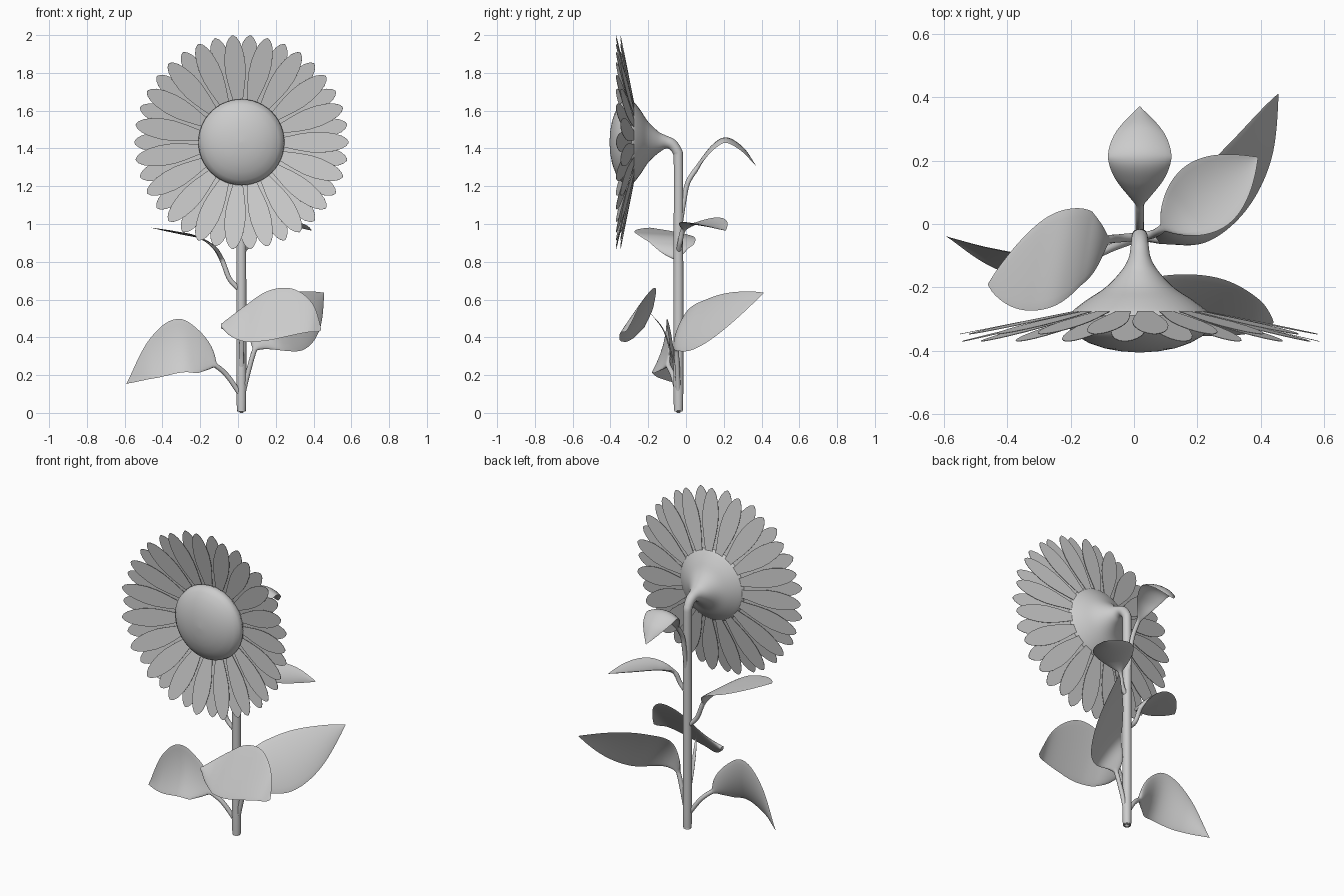
import bpy, math
from mathutils import Vector

cube = bpy.data.objects.get("Cube")
if cube:
    bpy.data.objects.remove(cube, do_unlink=True)

grey = bpy.data.materials.new("plain grey")
grey.use_nodes = True
colour = (0.6, 0.6, 0.6, 1)
grey.diffuse_color = colour
grey.node_tree.nodes["Principled BSDF"].inputs["Base Color"].default_value = colour

HEAD_X, HEAD_Z = 0.018, 1.433


def make_object(name, verts, faces):
    mesh = bpy.data.meshes.new(name)
    mesh.from_pydata(verts, [], faces)
    mesh.materials.append(grey)
    obj = bpy.data.objects.new(name, mesh)
    bpy.context.collection.objects.link(obj)
    return obj


def loft(name, rings):
    """Skin a list of equal-length rings, cap both ends and shade smooth."""
    n = len(rings[0])
    verts = [v for ring in rings for v in ring]
    faces = []
    for i in range(len(rings) - 1):
        for j in range(n):
            k = (j + 1) % n
            faces.append((i * n + j, i * n + k, (i + 1) * n + k, (i + 1) * n + j))
    faces.append(tuple(range(n))[::-1])
    faces.append(tuple(range(len(verts) - n, len(verts))))
    obj = make_object(name, verts, faces)
    bpy.ops.object.select_all(action='DESELECT')
    obj.select_set(True)
    bpy.context.view_layer.objects.active = obj
    bpy.ops.object.mode_set(mode='EDIT')
    bpy.ops.mesh.select_all(action='SELECT')
    bpy.ops.mesh.normals_make_consistent(inside=False)
    bpy.ops.object.mode_set(mode='OBJECT')
    bpy.ops.object.shade_smooth_by_angle(angle=math.radians(60))


def smooth_path(points, steps):
    """Catmull-Rom samples through the points."""
    p = [Vector(q) for q in points]
    p = [2 * p[0] - p[1]] + p + [2 * p[-1] - p[-2]]
    out = []
    for i in range(1, len(p) - 2):
        a, b, c, d = p[i - 1:i + 3]
        for s in range(steps):
            t = s / steps
            out.append(0.5 * (2 * b + (c - a) * t + (2 * a - 5 * b + 4 * c - d) * t ** 2
                              + (3 * b - a - 3 * c + d) * t ** 3))
    return out + [p[-2]]


def tangents(pts):
    last = len(pts) - 1
    return [(pts[min(i + 1, last)] - pts[max(i - 1, 0)]).normalized() for i in range(last + 1)]


# Stem, bending forward and flaring into the back of the head: (y, z, radius)
stem_line = [(-.04, 0, .008), (-.04, .018, .018), (-.04, .05, .025), (-.04, .5, .026),
             (-.04, 1, .025), (-.04, 1.33, .025), (-.047, 1.385, .026), (-.075, 1.422, .029),
             (-.11, HEAD_Z, .036), (-.15, HEAD_Z, .06), (-.2, HEAD_Z, .108),
             (-.24, HEAD_Z, .168), (-.275, HEAD_Z, .212), (-.3, HEAD_Z, .226)]
samples = smooth_path(stem_line, 4)
centres = [Vector((HEAD_X, v.x, v.y)) for v in samples]
side = Vector((1, 0, 0))
rings = []
for c, t, v in zip(centres, tangents(centres), samples):
    up = t.cross(side)
    rings.append([c + v.z * (side * math.cos(a) + up * math.sin(a))
                  for a in (2 * math.pi * j / 32 for j in range(32))])
loft("stem_and_flower_base", rings)

# Domed seed disc: (y, radius)
dome = [(-.285, .218), (-.305, .228), (-.33, .222), (-.352, .2), (-.375, .16),
        (-.392, .11), (-.401, .06), (-.405, .004)]
loft("seed_disc", [[Vector((HEAD_X + r * math.cos(a), y, HEAD_Z + r * math.sin(a)))
                    for a in (2 * math.pi * j / 48 for j in range(48))] for y, r in dome])


# Petals: two alternating layers of flat blades, outline as (radius, half width)
petal_outline = [(.19, .02), (.25, .032), (.31, .045), (.37, .054), (.43, .055),
                 (.49, .047), (.53, .035), (.555, .02), (.567, .004)]


def petal_layer(name, count, phase, base_y, tip_y):
    verts, faces = [], []
    for p in range(count):
        a = 2 * math.pi * (p + phase) / count
        out = Vector((math.cos(a), 0, math.sin(a)))
        across = Vector((-math.sin(a), 0, math.cos(a)))
        start = len(verts)
        for r, w in petal_outline:
            y = base_y + (tip_y - base_y) * (r - .19) / .377
            middle = Vector((HEAD_X, y, HEAD_Z)) + out * r
            verts += [middle - across * w, middle + across * w]
        for i in range(len(petal_outline) - 1):
            k = start + 2 * i
            faces.append((k, k + 1, k + 3, k + 2))
    solid = make_object(name, verts, faces).modifiers.new("thickness", 'SOLIDIFY')
    solid.thickness = .002
    solid.offset = 0


petal_layer("front_petals", 19, 0, -.282, -.37)
petal_layer("back_petals", 19, .5, -.272, -.347)


def leaf(name, path, blade_start, half_width, cup, peak=.75, fullness=1):
    """Thin stalk, then a pointed blade from path point blade_start to the tip."""
    steps = 10
    pts = smooth_path(path, steps)
    run = [0]
    for a, b in zip(pts, pts[1:]):
        run.append(run[-1] + (b - a).length)
    begin = run[round(blade_start * steps)]
    wide = Vector(half_width)
    unit = wide.normalized()
    size = wide.length
    rings = []
    for d, c, t in zip(run, pts, tangents(pts)):
        u = min(1, max(0, (d - begin) / (run[-1] - begin)))
        blade = max(0, math.sin(math.pi * u ** peak)) ** fullness
        end = max(.15, 1 - u ** 4)
        w = max(.013 * end, size * blade)
        thick = (.013 - .009 * min(1, u * 4)) * end
        normal = t.cross(unit).normalized()
        if normal.z < 0:
            normal = -normal
        # Stalk sections stay round, blade sections follow the width direction
        cross = (unit - t * unit.dot(t)).normalized().lerp(unit, min(1, u * 4))
        ring = []
        for j in range(20):
            a = 2 * math.pi * j / 20
            droop = cup * size * blade * math.cos(a) ** 2
            ring.append(c + cross * w * math.cos(a) + normal * (thick * math.sin(a) - droop))
        rings.append(ring)
    loft(name, rings)


leaf("low_right_leaf",
     [(.01, -.045, .1), (-.06, -.07, .2), (-.14, -.1, .265), (-.29, -.12, .35),
      (-.45, -.09, .285), (-.59, -.04, .155)], 1.8, (.01, -.04, -.142), -.15, .75)
leaf("low_left_leaf",
     [(.02, -.04, .07), (.055, -.045, .22), (.1, -.05, .36), (.17, -.035, .44),
      (.275, .07, .48), (.38, .23, .55), (.455, .41, .635)], 1.8, (.085, -.04, -.135), .1, .78, .9)
leaf("front_leaf",
     [(-.09, -.23, .46), (0, -.235, .465), (.13, -.25, .51), (.27, -.265, .53),
      (.38, -.29, .505), (.44, -.31, .44)], 0, (.02, .095, .137), 0, 1, .75)
leaf("front_leaf_stalk",
     [(.018, -.045, .2), (.018, -.08, .32), (.025, -.12, .44), (.06, -.19, .53)],
     0, (.013, 0, 0), 0)
leaf("mid_right_leaf",
     [(.01, -.04, .65), (-.045, -.045, .71), (-.085, -.05, .81), (-.13, -.07, .88),
      (-.21, -.1, .93), (-.31, -.13, .952), (-.46, -.19, .98)],
     2, (-.025, -.155, .01), 0, 1, .8)
leaf("mid_left_leaf",
     [(.015, -.04, .84), (.06, -.032, .9), (.095, -.01, .975), (.18, .055, 1.0),
      (.29, .14, .99), (.39, .21, .965)], 1.9, (.07, -.09, -.012), -.2, .9, .9)
leaf("back_leaf",
     [(.018, -.03, 1), (.018, -.01, 1.13), (.018, .01, 1.22), (.018, .06, 1.3),
      (.018, .13, 1.405), (.018, .21, 1.455), (.018, .3, 1.405), (.018, .37, 1.31)],
     2.8, (.1, 0, 0), .25, 1.1, .95)
